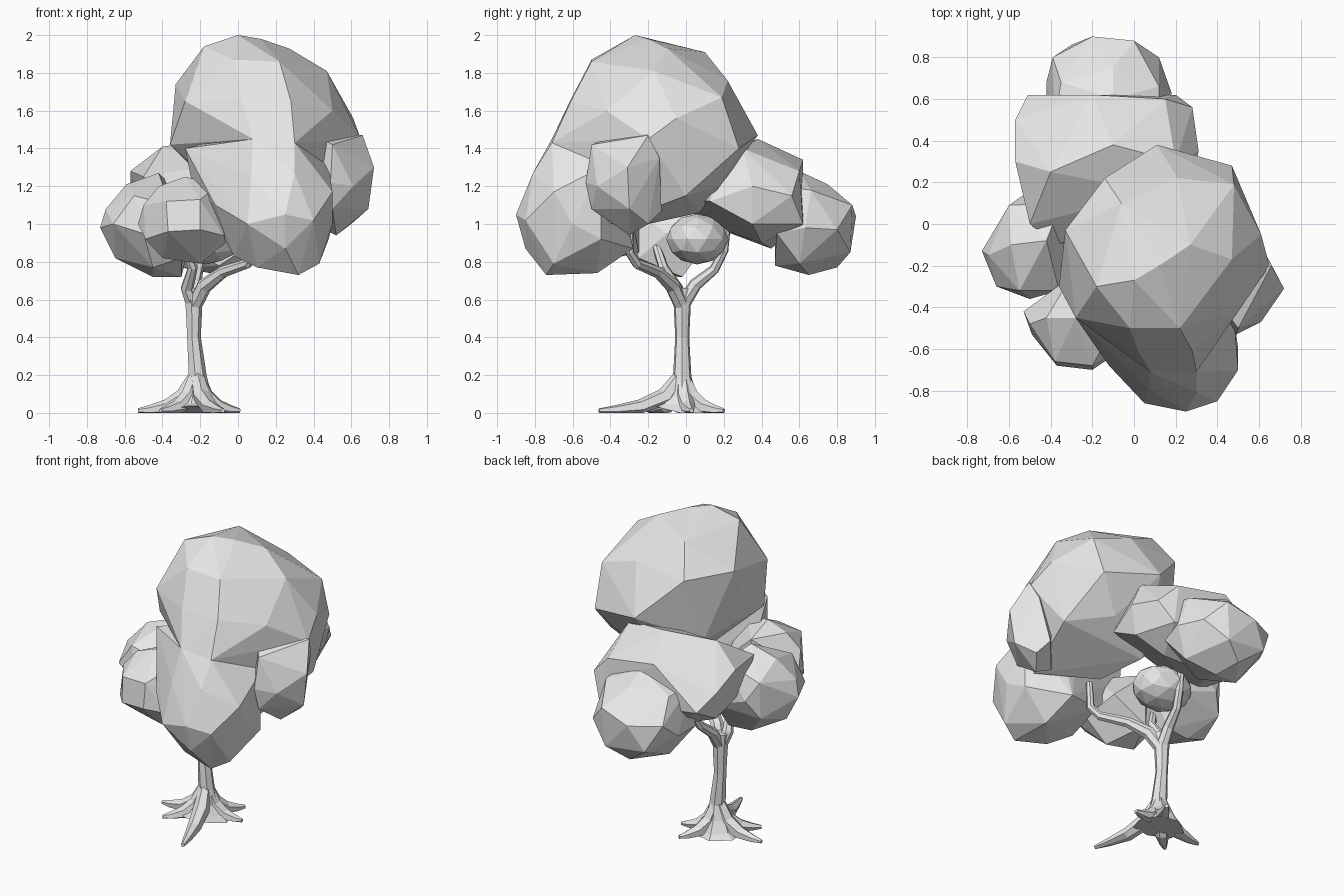
import bpy, bmesh, math
from mathutils import Vector, Matrix

cube = bpy.data.objects.get("Cube")
if cube:
    bpy.data.objects.remove(cube, do_unlink=True)

# one pale grey for bark and leaves
grey = bpy.data.materials.new("pale_grey")
grey.use_nodes = True
grey.diffuse_color = (0.8, 0.8, 0.8, 1)
for node in grey.node_tree.nodes:
    if node.type == "BSDF_PRINCIPLED":
        node.inputs["Base Color"].default_value = (0.8, 0.8, 0.8, 1)


def new_object(name, bm):
    bmesh.ops.recalc_face_normals(bm, faces=bm.faces)
    mesh = bpy.data.meshes.new(name)
    bm.to_mesh(mesh)
    bm.free()
    mesh.materials.append(grey)
    obj = bpy.data.objects.new(name, mesh)
    bpy.context.collection.objects.link(obj)
    return obj


def faceted_lobe(name, corners):
    """Convex lump with broad facets stretched over a few corners."""
    bm = bmesh.new()
    verts = [bm.verts.new(c) for c in corners]
    hull = bmesh.ops.convex_hull(bm, input=verts)
    loose = set(hull["geom_interior"]) | set(hull["geom_unused"])
    bmesh.ops.delete(bm, geom=[g for g in loose if isinstance(g, bmesh.types.BMVert)],
                     context="VERTS")
    return new_object(name, bm)


def round_lobe(name, centre, radii):
    """Low-poly ellipsoid lump."""
    bm = bmesh.new()
    m = Matrix.Translation(centre) @ Matrix.Diagonal((*radii, 1))
    bmesh.ops.create_icosphere(bm, subdivisions=2, radius=1.03, matrix=m)
    return new_object(name, bm)


def merge(name, lobes):
    """Unite overlapping lobes into one leaf mass."""
    body = lobes[0]
    body.name = name
    for other in lobes[1:]:
        union = body.modifiers.new("union", "BOOLEAN")
        union.operation = "UNION"
        union.solver = "EXACT"
        union.object = other
    graph = bpy.context.evaluated_depsgraph_get()
    baked = bpy.data.meshes.new_from_object(body.evaluated_get(graph))
    body.modifiers.clear()
    body.data = baked
    for other in lobes[1:]:
        bpy.data.objects.remove(other, do_unlink=True)


def limb(name, path, sides=7):
    """Tapered tube through (x, y, z, radius) stations, flattened at the ground."""
    bm = bmesh.new()
    points = [Vector(p[:3]) for p in path]
    rings = []
    for i, p in enumerate(points):
        along = points[min(i + 1, len(points) - 1)] - points[max(i - 1, 0)]
        turn = Vector((0, 0, 1)).rotation_difference(along.normalized())
        ring = []
        for k in range(sides):
            a = math.tau * k / sides
            offset = turn @ Vector((math.cos(a), math.sin(a), 0))
            co = p + offset * path[i][3]
            co.z = max(co.z, 0)
            ring.append(bm.verts.new(co))
        rings.append(ring)
    for low, high in zip(rings, rings[1:]):
        for k in range(sides):
            n = (k + 1) % sides
            bm.faces.new((low[k], low[n], high[n], high[k]))
    bm.faces.new(rings[0][::-1])
    bm.faces.new(rings[-1])
    return new_object(name, bm)


# main canopy: tall crown, hanging front lobe, bulge on the left
crown = faceted_lobe("crown", [
    (0, -.27, 2), (.12, -.2, 1.98), (-.18, -.3, 1.94), (.27, -.1, 1.93),
    (.47, -.17, 1.81), (-.06, .1, 1.91), (.21, .22, 1.76), (.48, .19, 1.67),
    (-.14, .22, 1.72), (-.33, -.03, 1.74), (.61, -.05, 1.56), (.11, .38, 1.47),
    (.47, .28, 1.4), (-.33, -.15, 1.5), (-.36, -.3, 1.42), (-.2, .1, 1.3),
    (.65, -.2, 1.45), (.55, 0, 1.15), (.3, .18, 1.2), (0, .07, 1.06),
    (.1, -.2, 1), (-.02, -.5, 1.87), (.22, -.5, 1.86), (-.28, -.45, 1.65),
    (.5, -.42, 1.6), (.45, -.4, 1), (.02, -.61, 1.66), (.28, -.61, 1.65),
    (.08, -.71, 1.45), (.3, -.71, 1.43)])
front_lobe = faceted_lobe("front_lobe", [
    (.08, -.71, 1.45), (.3, -.71, 1.43), (.1, -.4, 1.5), (.3, -.4, 1.5),
    (.07, -.79, 1.25), (.3, -.81, 1.27), (.25, -.9, 1.05), (.05, -.86, 1),
    (.4, -.85, 1.02), (.5, -.7, 1.17), (.5, -.6, 1), (.48, -.45, .92),
    (.25, -.85, .87), (.43, -.7, .79), (.32, -.74, .73), (.1, -.7, .77),
    (.3, -.47, .74), (-.02, -.6, .83), (0, -.35, .9), (.25, -.28, .87),
    (-.12, -.68, 1.1), (-.24, -.42, 1.2), (-.28, -.45, 1.4), (.48, -.45, 1.3)])
left_lobe = faceted_lobe("left_lobe", [
    (.72, -.31, 1.3), (.69, -.3, 1.08), (.66, -.2, 1.47), (.52, -.3, .94),
    (.61, -.47, 1.2), (.5, -.5, 1.42), (.5, -.5, 1.08), (.63, -.14, 1.35),
    (.55, -.13, 1.07), (.4, -.3, 1), (.35, -.3, 1.5), (.6, -.2, 1), (.49, -.53, 1.22)])
merge("main_canopy", [crown, front_lobe, left_lobe])

# back canopy: broad mass with a lower lobe behind
back_mass = faceted_lobe("back_mass", [
    (.31, .35, 1.2), (.28, .56, 1.15), (.2, .3, 1.4), (-.1, .38, 1.45),
    (-.4, .25, 1.41), (-.57, .3, 1.28), (-.57, .5, 1.2), (-.51, .62, 1.1),
    (-.2, .62, 1.34), (.15, .6, 1.28), (.2, .62, 1), (-.5, 0, 1.25),
    (-.37, -.1, 1.15), (-.45, .05, 1.02), (-.5, .4, .98), (-.2, .45, .87),
    (.1, .4, .9), (.28, .35, 1), (-.2, .1, 1.04), (.27, .13, 1.12), (.1, .15, 1.35)])
back_lobe = faceted_lobe("back_lobe", [
    (-.2, .9, 1.04), (0, .88, 1.1), (-.02, .87, .85), (-.3, .86, .88),
    (-.39, .8, 1.05), (-.42, .68, .95), (-.35, .68, 1.19), (-.1, .75, 1.21),
    (.12, .66, 1.18), (.12, .8, .97), (.18, .63, .98), (.1, .6, .79),
    (-.1, .65, .73), (-.3, .6, .77), (-.1, .47, .78), (-.15, .8, .77),
    (-.38, .5, 1.2), (.12, .48, 1.2), (-.42, .5, .95), (.16, .48, .95), (-.1, .6, 1.28)])
merge("back_canopy", [back_mass, back_lobe])

# low leaf masses on the right
side_lobe = faceted_lobe("side_lobe", [
    (-.73, -.13, .98), (-.7, -.15, 1.08), (-.6, .09, 1.12), (-.59, -.1, 1.21),
    (-.42, -.08, 1.27), (-.35, .1, 1.2), (-.66, -.3, 1), (-.55, -.32, 1.15),
    (-.5, -.36, .95), (-.36, -.32, 1.1), (-.65, -.12, .82), (-.6, .08, .88),
    (-.45, -.25, .77), (-.45, -.04, .72), (-.3, -.02, .72), (-.3, -.25, .82),
    (-.24, -.1, .95), (-.3, .13, .92), (-.53, .14, 1)])
side_front_lobe = faceted_lobe("side_front_lobe", [
    (-.38, -.66, 1.12), (-.37, -.68, .96), (-.2, -.7, .97), (-.2, -.68, 1.13),
    (-.53, -.42, 1), (-.5, -.48, 1.1), (-.42, -.45, 1.2), (-.28, -.45, 1.25),
    (-.1, -.5, 1.21), (-.03, -.5, 1.06), (-.04, -.5, .92), (-.2, -.5, .79),
    (-.4, -.48, .82), (-.3, -.25, 1.2), (-.3, -.25, .85), (-.08, -.28, 1),
    (-.49, -.53, .92), (-.08, -.62, .94)])
low_lobe = round_lobe("low_lobe", (-.17, .06, .92), (.19, .16, .13))
merge("side_canopy", [side_lobe, side_front_lobe, low_lobe])

# trunk and branches
limb("trunk", [
    (-.22, -.03, 0, .16), (-.22, -.02, .04, .12), (-.22, -.02, .1, .08),
    (-.215, -.02, .19, .05), (-.235, -.02, .4, .038), (-.235, -.02, .54, .045),
    (-.24, -.02, .66, .05),
])
limb("front_branch", [
    (-.235, -.02, .56, .04), (-.18, -.07, .67, .042), (-.08, -.15, .745, .032),
    (.05, -.26, .79, .027), (.09, -.3, .85, .025), (.1, -.3, 1.02, .02),
])
limb("back_branch", [
    (-.235, -.02, .57, .04), (-.23, .05, .68, .035), (-.21, .15, .76, .027),
    (-.19, .2, .86, .025), (-.19, .22, 1.02, .02),
])
limb("side_branch", [
    (-.24, -.02, .58, .04), (-.27, -.05, .66, .035),
    (-.24, -.12, .77, .027), (-.3, -.17, .92, .02),
])

# spreading roots
base = Vector((-.22, -.02))
tips = {"front": (-.08, -.46), "left": (.01, .03), "back": (-.09, .2),
        "right": (-.53, -.03), "front_right": (-.41, -.2)}
for side, tip in tips.items():
    stations = []
    for t, z, r in ((.02, .2, .035), (.2, .085, .05), (.5, .03, .042),
                    (.8, .015, .026), (1, .012, .012)):
        p = base.lerp(Vector(tip), t)
        stations.append((p.x, p.y, z, r))
    limb(side + "_root", stations, 6)
